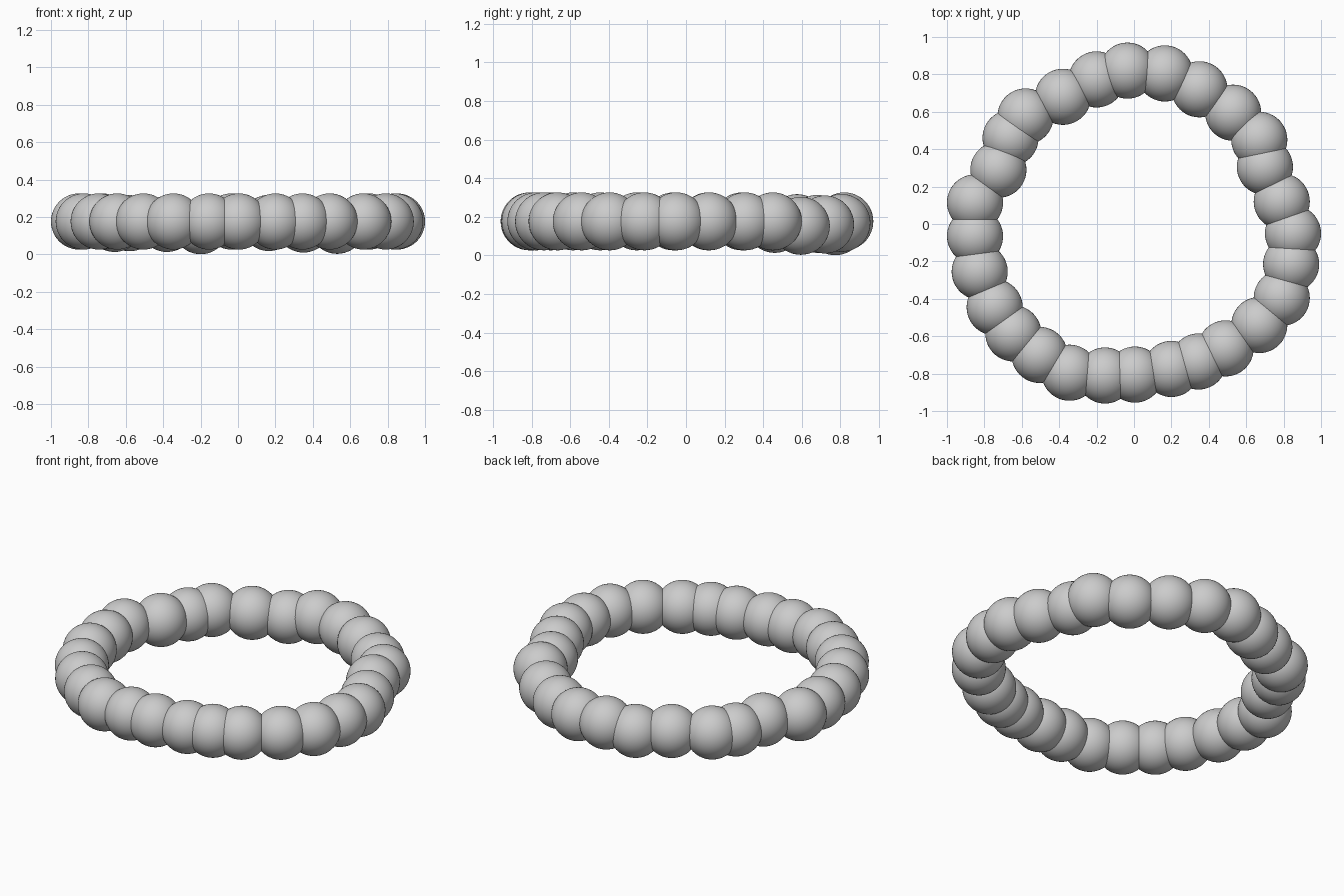
import bpy

R = 0.15   # bead radius

# Bead centres (x, y) clockwise from the back of the ring
CENTRES = [
    (-0.035, 0.82), (0.165, 0.805), (0.35, 0.72), (0.53, 0.595),
    (0.67, 0.45), (0.70, 0.305), (0.79, 0.12), (0.85, -0.05),
    (0.84, -0.215), (0.79, -0.395), (0.67, -0.54), (0.49, -0.665),
    (0.345, -0.735), (0.20, -0.775), (0.005, -0.805), (-0.155, -0.81),
    (-0.345, -0.795), (-0.505, -0.70), (-0.645, -0.585), (-0.745, -0.445),
    (-0.825, -0.255), (-0.85, -0.065), (-0.85, 0.115), (-0.725, 0.29),
    (-0.66, 0.46), (-0.58, 0.575), (-0.38, 0.68), (-0.20, 0.773),
]
# A few beads at the back sag slightly; the rest sit level
LEVEL = 0.176
SAG = {1: 0.168, 2: 0.16, 3: 0.153, 24: 0.163, 25: 0.167, 26: 0.163, 27: 0.151}

# One smooth bead mesh shared by the whole ring
bpy.ops.mesh.primitive_uv_sphere_add(segments=48, ring_count=24, radius=R)
first = bpy.context.object
bpy.ops.object.shade_smooth()
first.data.name = "bead"

for i, (x, y) in enumerate(CENTRES):
    bead = first if i == 0 else bpy.data.objects.new("bead", first.data)
    if i:
        bpy.context.collection.objects.link(bead)
    bead.name = f"bead_{i + 1:02d}"
    bead.location = (x, y, SAG.get(i, LEVEL))
